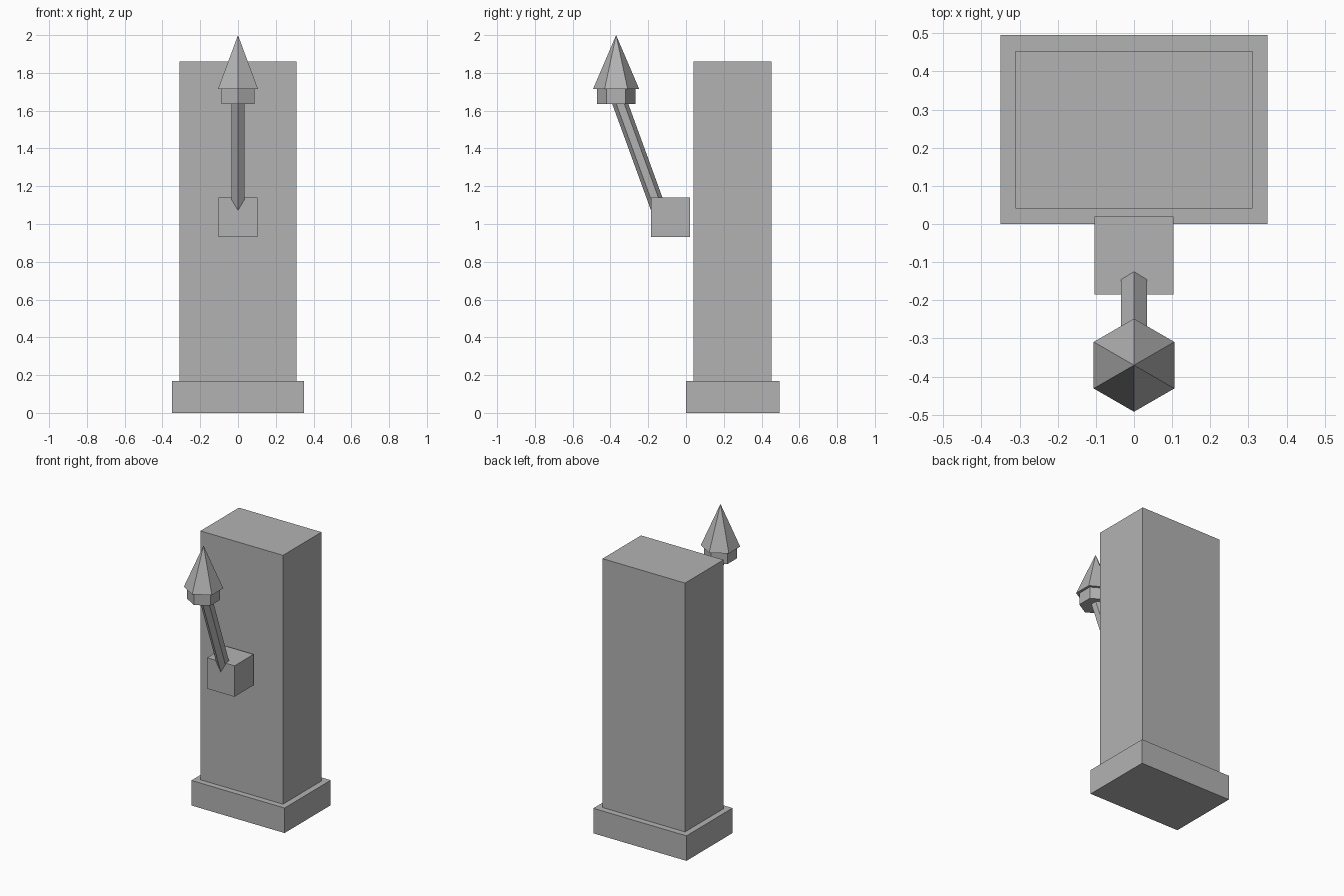
import bpy
from math import radians, sin, cos, tan
from mathutils import Vector

cube = bpy.data.objects.get("Cube")
if cube:
    bpy.data.objects.remove(cube, do_unlink=True)

STONE = (0.45, 0.45, 0.45, 1)
mat = bpy.data.materials.new("stone grey")
mat.use_nodes = True
mat.diffuse_color = STONE
mat.node_tree.nodes["Principled BSDF"].inputs["Base Color"].default_value = STONE


def finish(name):
    ob = bpy.context.object
    ob.name = ob.data.name = name
    ob.data.materials.append(mat)
    return ob


def box(name, width, y0, y1, z0, z1):
    bpy.ops.mesh.primitive_cube_add(size=1, location=(0, (y0 + y1) / 2, (z0 + z1) / 2))
    ob = finish(name)
    ob.scale = (width, y1 - y0, z1 - z0)
    bpy.ops.object.transform_apply(location=False, rotation=False, scale=True)
    return ob


def hex_part(name, r_bottom, r_top, start, end):
    """Six-sided prism or cone running from start to end, a corner facing front."""
    start, end = Vector(start), Vector(end)
    axis = end - start
    bpy.ops.mesh.primitive_cone_add(vertices=6, radius1=r_bottom, radius2=r_top,
                                    depth=axis.length, location=(start + end) / 2)
    ob = finish(name)
    # all parts lie in the x = 0 plane, so tilt about x only
    ob.rotation_euler.x = Vector((0, 0, 1)).angle(axis) * (1 if axis.y < 0 else -1)
    return ob


# Pillar and its plinth
box("plinth", 0.70, 0.0, 0.495, 0.0, 0.17)
box("pillar", 0.62, 0.04, 0.453, 0.17, 1.86)

# Bracket block in front of the pillar
box("bracket", 0.206, -0.185, 0.02, 0.93, 1.14)

# Tilted arm from the bracket to the lamp
tilt = radians(20)
foot = Vector((0, -0.131, 1.04))
rise = 0.62
hex_part("arm", 0.04, 0.04, foot, foot + Vector((0, -rise * tan(tilt), rise)))

# Lamp: collar under a pointed cap
LAMP_Y = -0.37
hex_part("lamp_collar", 0.102, 0.102, (0, LAMP_Y, 1.635), (0, LAMP_Y, 1.715))
hex_part("lamp_cap", 0.122, 0.0, (0, LAMP_Y, 1.715), (0, LAMP_Y, 2.0))
